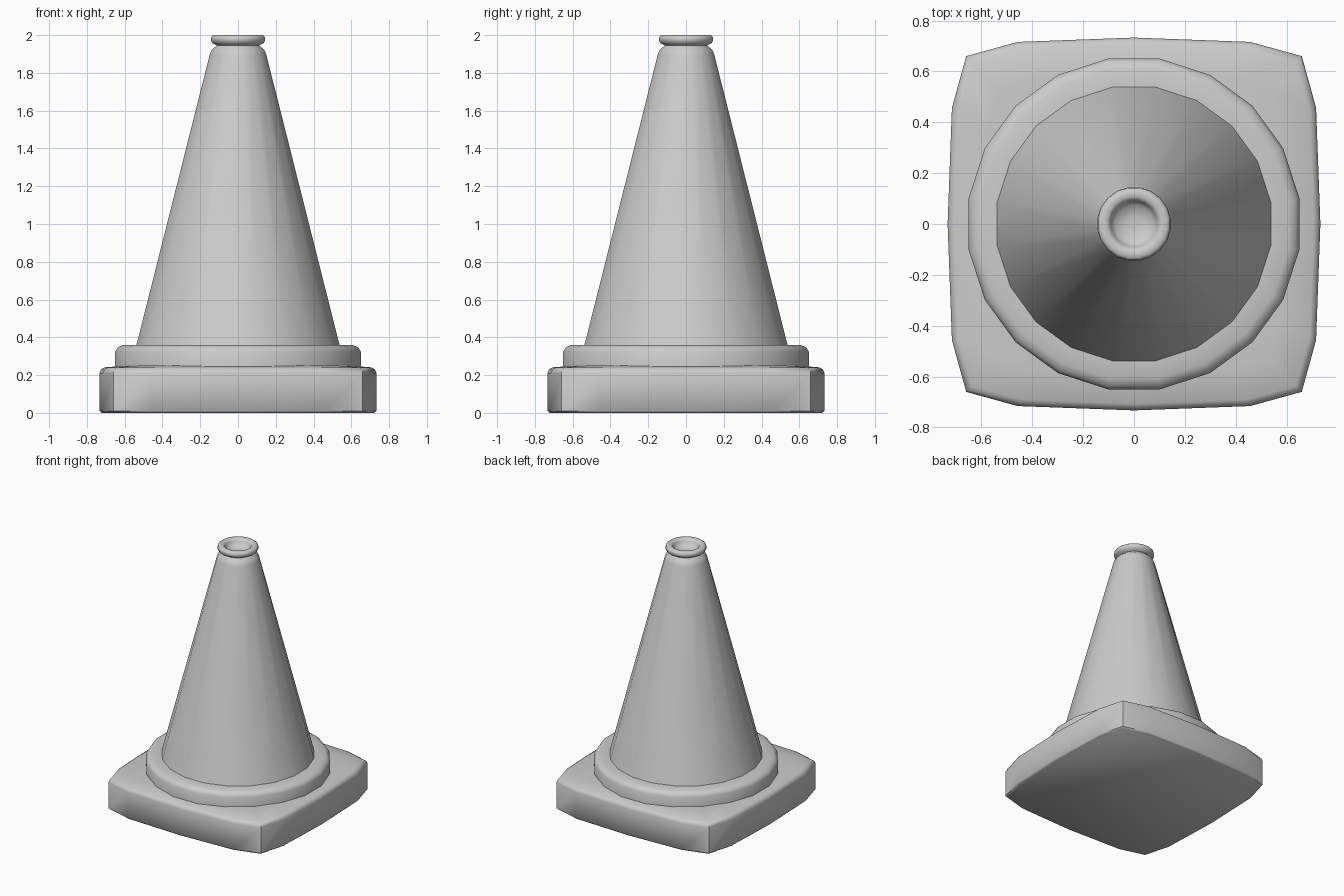
import bpy, bmesh, math

if "Cube" in bpy.data.objects:
    bpy.data.objects.remove(bpy.data.objects["Cube"])


def loft(name, rings, angle=40):
    """Skin a stack of equal-count point rings and cap both ends."""
    bm = bmesh.new()
    loops = [[bm.verts.new(p) for p in ring] for ring in rings]
    n = len(loops[0])
    for a, b in zip(loops, loops[1:]):
        for i in range(n):
            j = (i + 1) % n
            bm.faces.new((a[i], a[j], b[j], b[i]))
    bm.faces.new(loops[0][::-1])
    bm.faces.new(loops[-1])
    bmesh.ops.recalc_face_normals(bm, faces=bm.faces)
    mesh = bpy.data.meshes.new(name)
    bm.to_mesh(mesh)
    bm.free()
    obj = bpy.data.objects.new(name, mesh)
    bpy.context.collection.objects.link(obj)
    bpy.ops.object.select_all(action='DESELECT')
    obj.select_set(True)
    bpy.context.view_layer.objects.active = obj
    bpy.ops.object.shade_smooth_by_angle(angle=math.radians(angle))
    return obj


def circle(r, z, n=20):
    """Polygon ring with flats facing the axes."""
    return [(r * math.cos(2 * math.pi * (i + .5) / n),
             r * math.sin(2 * math.pi * (i + .5) / n), z) for i in range(n)]


# square base with bowed sides and clipped corners
quarter = [(0.733, 0), (0.716, 0.457), (0.66, 0.66), (0.457, 0.716)]
outline = []
for k in range(4):
    c, s = round(math.cos(k * math.pi / 2)), round(math.sin(k * math.pi / 2))
    outline += [(x * c - y * s, x * s + y * c) for x, y in quarter]


def base_ring(scale, z):
    return [(x * scale, y * scale, z) for x, y in outline]


loft("base", [base_ring(0.985, 0), base_ring(1, 0.01), base_ring(1, 0.21),
              base_ring(0.99, 0.23), base_ring(0.965, 0.241),
              base_ring(0.8, 0.25)], 50)

# round collar the cone stands on
loft("collar", [circle(r, z) for r, z in
                [(0.658, 0.22), (0.658, 0.325), (0.645, 0.347),
                 (0.615, 0.36), (0.53, 0.36)]], 50)

# tapered body with neck, rolled lip and shallow top recess
loft("cone", [circle(r, z) for r, z in
              [(0.55, 0.345), (0.543, 0.365), (0.152, 1.895), (0.142, 1.92),
               (0.114, 1.945), (0.138, 1.958), (0.146, 1.975), (0.143, 1.992),
               (0.132, 2.0), (0.108, 2.0), (0.095, 1.99), (0.09, 1.975),
               (0.075, 1.955), (0.03, 1.945)]], 60)
